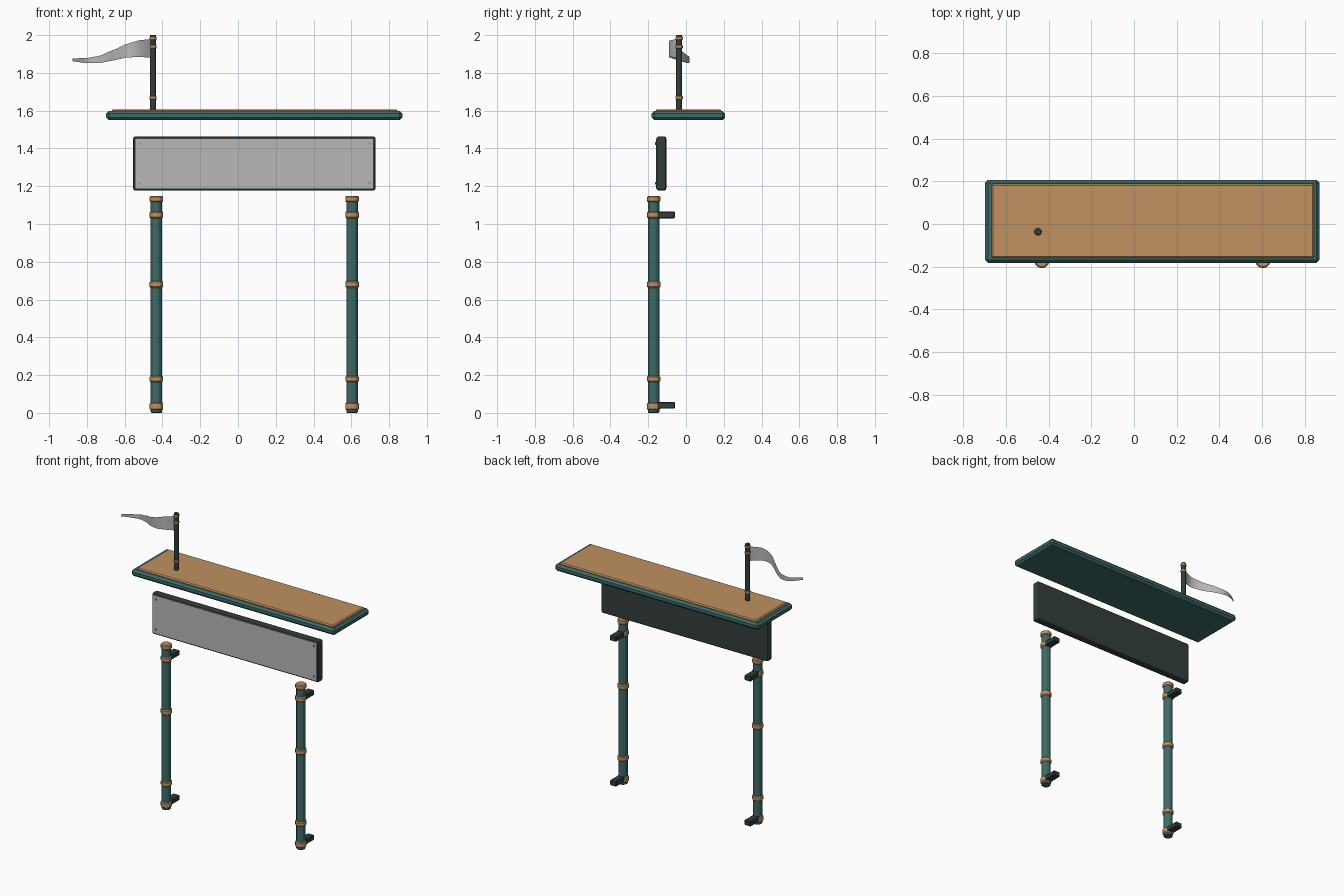
import bpy
import bmesh
from math import sin, pi

cube = bpy.data.objects.get("Cube")
if cube:
    bpy.data.objects.remove(cube, do_unlink=True)


def material(name, rgb):
    m = bpy.data.materials.new(name)
    m.use_nodes = True
    m.diffuse_color = (*rgb, 1)
    m.node_tree.nodes["Principled BSDF"].inputs["Base Color"].default_value = (*rgb, 1)
    return m


TEAL = material("teal paint", (0.048, 0.147, 0.136))
BRASS = material("warm brass", (0.52, 0.285, 0.119))
IRON = material("dark iron", (0.034, 0.048, 0.048))
GREY = material("light grey", (0.48, 0.48, 0.48))


def finish(name, bm, mat, bevel=0, segments=1):
    mesh = bpy.data.meshes.new(name)
    bm.to_mesh(mesh)
    bm.free()
    mesh.materials.append(mat)
    obj = bpy.data.objects.new(name, mesh)
    bpy.context.collection.objects.link(obj)
    if bevel:
        mod = obj.modifiers.new("bevel", "BEVEL")
        mod.width = bevel
        mod.segments = segments
        mod.limit_method = "ANGLE"
        mod.angle_limit = 0.8
    return obj


def box(name, low, high, mat, bevel=0, segments=1):
    bm = bmesh.new()
    bmesh.ops.create_cube(bm, size=1)
    for v in bm.verts:
        v.co = [(a + b) / 2 + c * (b - a) for a, b, c in zip(low, high, v.co)]
    return finish(name, bm, mat, bevel, segments)


def cylinder(name, x, y, z0, z1, radius, mat, bevel=0, sides=12):
    bm = bmesh.new()
    bmesh.ops.create_cone(bm, cap_ends=True, segments=sides, radius1=radius,
                          radius2=radius, depth=z1 - z0)
    bmesh.ops.translate(bm, verts=bm.verts, vec=(x, y, (z0 + z1) / 2))
    return finish(name, bm, mat, bevel)


# Roof slab with its inlaid top panel
box("roof_slab", (-0.698, -0.182, 1.55), (0.87, 0.207, 1.598), TEAL, 0.014)
box("roof_panel", (-0.668, -0.16, 1.59), (0.844, 0.187, 1.607), BRASS, 0.007)

# Sign board, face plate and corner rivets
box("sign_board", (-0.555, -0.156, 1.177), (0.728, -0.104, 1.463), IRON, 0.011, 2)
box("sign_face", (-0.543, -0.158, 1.189), (0.716, -0.15, 1.451), GREY)
for x in (-0.522, 0.694):
    for z in (1.216, 1.426):
        bpy.ops.mesh.primitive_cylinder_add(vertices=8, radius=0.007, depth=0.008,
                                            location=(x, -0.159, z), rotation=(pi / 2, 0, 0))
        rivet = bpy.context.object
        rivet.name = "sign_rivet"
        rivet.data.materials.append(BRASS)

# Posts with ring bands and wall brackets
POST_Y = -0.171
for side, x in (("right", -0.432), ("left", 0.604)):
    cylinder(side + "_post", x, POST_Y, 0, 1.14, 0.03, TEAL, 0.004)
    for z, height in ((0.035, 0.04), (0.18, 0.032), (0.68, 0.036), (1.048, 0.036), (1.132, 0.032)):
        cylinder(side + "_post_band", x, POST_Y, z - height / 2, z + height / 2,
                 0.036, BRASS, 0.006)
    for z in (0.04, 1.048):
        box(side + "_bracket", (x - 0.025, POST_Y, z - 0.018),
            (x + 0.025, -0.058, z + 0.018), IRON, 0.005)

# Flagpole with small rings
POLE_X, POLE_Y = -0.45, -0.036
cylinder("flagpole", POLE_X, POLE_Y, 1.59, 2.0, 0.016, IRON, 0.002)
for z in (1.668, 1.938, 1.983):
    cylinder("flagpole_ring", POLE_X, POLE_Y, z - 0.009, z + 0.009, 0.019, BRASS, 0.003)


# Waving pennant: a thin sheet tapering to its tip
def edge_height(points, t):
    span = t * (len(points) - 1)
    i = min(int(span), len(points) - 2)
    f = span - i
    f = f * f * (3 - 2 * f) * 0.3 + f * 0.7
    return points[i] + (points[i + 1] - points[i]) * f


TOP = (1.98, 1.973, 1.952, 1.92, 1.89, 1.878, 1.877)
BOTTOM = (1.879, 1.885, 1.881, 1.865, 1.852, 1.851, 1.862)
STEPS = 24
bm = bmesh.new()
columns = []
for i in range(STEPS + 1):
    t = i / STEPS
    x = POLE_X - 0.426 * t
    y = POLE_Y - 0.054 * sin(2 * pi * t)
    columns.append([bm.verts.new((x, y, edge_height(e, t))) for e in (BOTTOM, TOP)])
for a, b in zip(columns, columns[1:]):
    bm.faces.new((b[0], a[0], a[1], b[1]))
flag = finish("pennant", bm, GREY)
for p in flag.data.polygons:
    p.use_smooth = True
